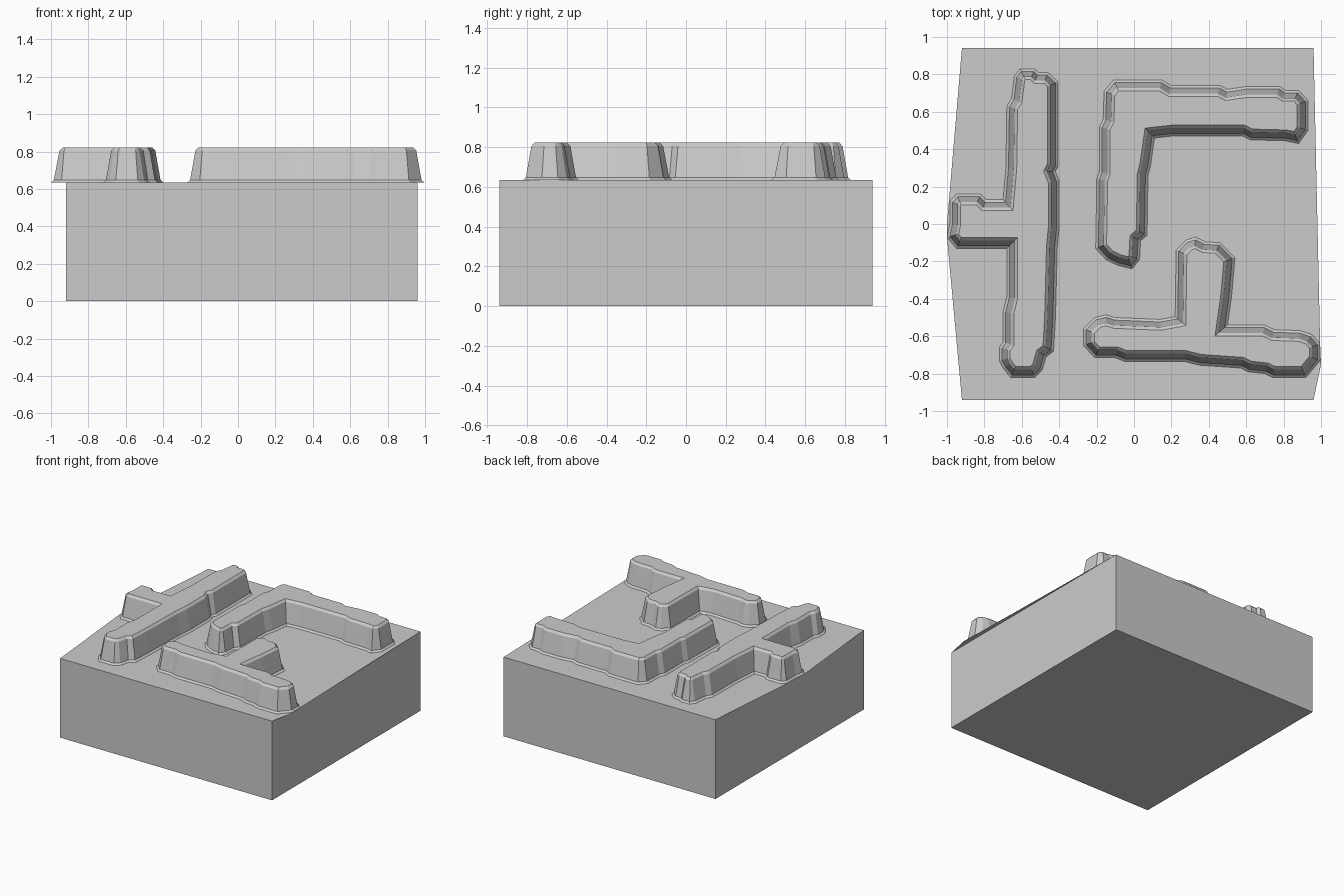
import bpy
import bmesh
from mathutils import Vector

default_cube = bpy.data.objects.get("Cube")
if default_cube:
    bpy.data.objects.remove(default_cube, do_unlink=True)

GROUND = 0.635

stone = bpy.data.materials.new("plain grey")
stone.use_nodes = True
stone.diffuse_color = (0.6, 0.6, 0.6, 1)
stone.node_tree.nodes["Principled BSDF"].inputs["Base Color"].default_value = (0.6, 0.6, 0.6, 1)


def finish(name, bm):
    """Turn a bmesh into a flat shaded object."""
    mesh = bpy.data.meshes.new(name)
    bm.to_mesh(mesh)
    bm.free()
    mesh.materials.append(stone)
    obj = bpy.data.objects.new(name, mesh)
    bpy.context.collection.objects.link(obj)
    return obj


def inset(outline, amount):
    """Move a clockwise outline inward with mitred corners."""
    result = []
    for i, point in enumerate(outline):
        before = (point - outline[i - 1]).normalized()
        after = (outline[(i + 1) % len(outline)] - point).normalized()
        n1 = Vector((before.y, -before.x))
        n2 = Vector((after.y, -after.x))
        result.append(point + (n1 + n2) * amount / max(1 + n1.dot(n2), 0.5))
    return result


def ring(bm, outline, z):
    return [bm.verts.new((p.x, p.y, z)) for p in outline]


def bridge(bm, low, high):
    for i in range(len(low)):
        bm.faces.new((low[i - 1], high[i - 1], high[i], low[i]))


def ridge(name, points):
    """Raised mass with a small foot, sloping walls and a bevelled rim."""
    outline = [Vector(p) for p in points]
    profile = ((0, GROUND), (0.014, 0.648), (0.042, 0.805), (0.058, 0.822))
    bm = bmesh.new()
    rings = [ring(bm, inset(outline, d), z) for d, z in profile]
    for low, high in zip(rings, rings[1:]):
        bridge(bm, low, high)
    bm.faces.new(rings[-1])
    bmesh.ops.recalc_face_normals(bm, faces=bm.faces)
    # cap faces up even though the foot is open
    if max(bm.faces, key=lambda f: f.calc_center_median().z).normal.z < 0:
        bmesh.ops.reverse_faces(bm, faces=bm.faces)
    return finish(name, bm)


# Base block: four walls and an underside
bm = bmesh.new()
corners = [Vector(p) for p in ((-.92, -.94), (-.92, .94), (.96, .94), (.96, -.94))]
bottom, top = ring(bm, corners, 0), ring(bm, corners, GROUND)
bridge(bm, bottom, top)
bm.faces.new(bottom)
bmesh.ops.recalc_face_normals(bm, faces=bm.faces)
finish("base_block", bm)

# Ground sheet, drawn out to the ridges that overhang the block
bm = bmesh.new()
edge = [Vector(p) for p in ((-.92, -.94), (-1, -.07), (-1, .0), (-.92, .94),
                            (.96, .94), (.995, -.64), (1, -.75), (.96, -.94))]
sheet = bm.faces.new(ring(bm, edge, GROUND))
sheet.normal_update()
if sheet.normal.z < 0:
    sheet.normal_flip()
finish("ground_sheet", bm)

# Three ridges, each outlined clockwise at its foot
cross_outline = (
    (-.64, .79), (-.61, .83), (-.53, .83), (-.51, .81), (-.46, .81), (-.405, .76),
    (-.405, .31), (-.42, .28), (-.4, .23), (-.4, -.02), (-.41, -.12), (-.42, -.5),
    (-.43, -.68), (-.47, -.71), (-.49, -.78), (-.53, -.82), (-.66, -.82),
    (-.7, -.77), (-.72, -.73), (-.72, -.66), (-.7, -.63), (-.7, -.47),
    (-.68, -.39), (-.68, -.13), (-.95, -.13), (-1, -.07), (-.985, .0),
    (-.985, .12), (-.95, .16), (-.82, .16), (-.79, .13), (-.7, .13),
    (-.685, .3), (-.68, .63), (-.655, .67))
ridge("cross_ridge", cross_outline)

corner_outline = (
    (-.16, .71), (-.11, .77), (.15, .77), (.2, .74), (.46, .74), (.5, .72),
    (.6, .735), (.78, .735), (.81, .715), (.88, .715), (.93, .66), (.93, .5),
    (.88, .43), (.81, .445), (.62, .45), (.58, .47), (.2, .47), (.11, .46),
    (.09, .32), (.075, .26), (.07, -.06), (.035, -.09), (.03, -.19),
    (-.01, -.24), (-.09, -.22), (-.15, -.19), (-.205, -.13), (-.2, .16),
    (-.2, .24), (-.185, .28), (-.185, .52), (-.165, .56))
ridge("corner_ridge", corner_outline)

tee_outline = (
    (-.27, -.56), (-.21, -.5), (-.15, -.485), (-.1, -.5), (.14, -.51),
    (.22, -.495), (.225, -.14), (.28, -.085), (.33, -.07), (.38, -.095),
    (.46, -.1), (.54, -.18), (.525, -.35), (.52, -.4), (.5, -.54),
    (.7, -.54), (.75, -.565), (.89, -.57), (.95, -.59), (.995, -.64),
    (.995, -.73), (.92, -.82), (.74, -.82), (.7, -.8), (.61, -.79),
    (.57, -.77), (.35, -.755), (.27, -.735), (-.05, -.735), (-.1, -.715),
    (-.21, -.715), (-.27, -.65))
ridge("tee_ridge", tee_outline)
